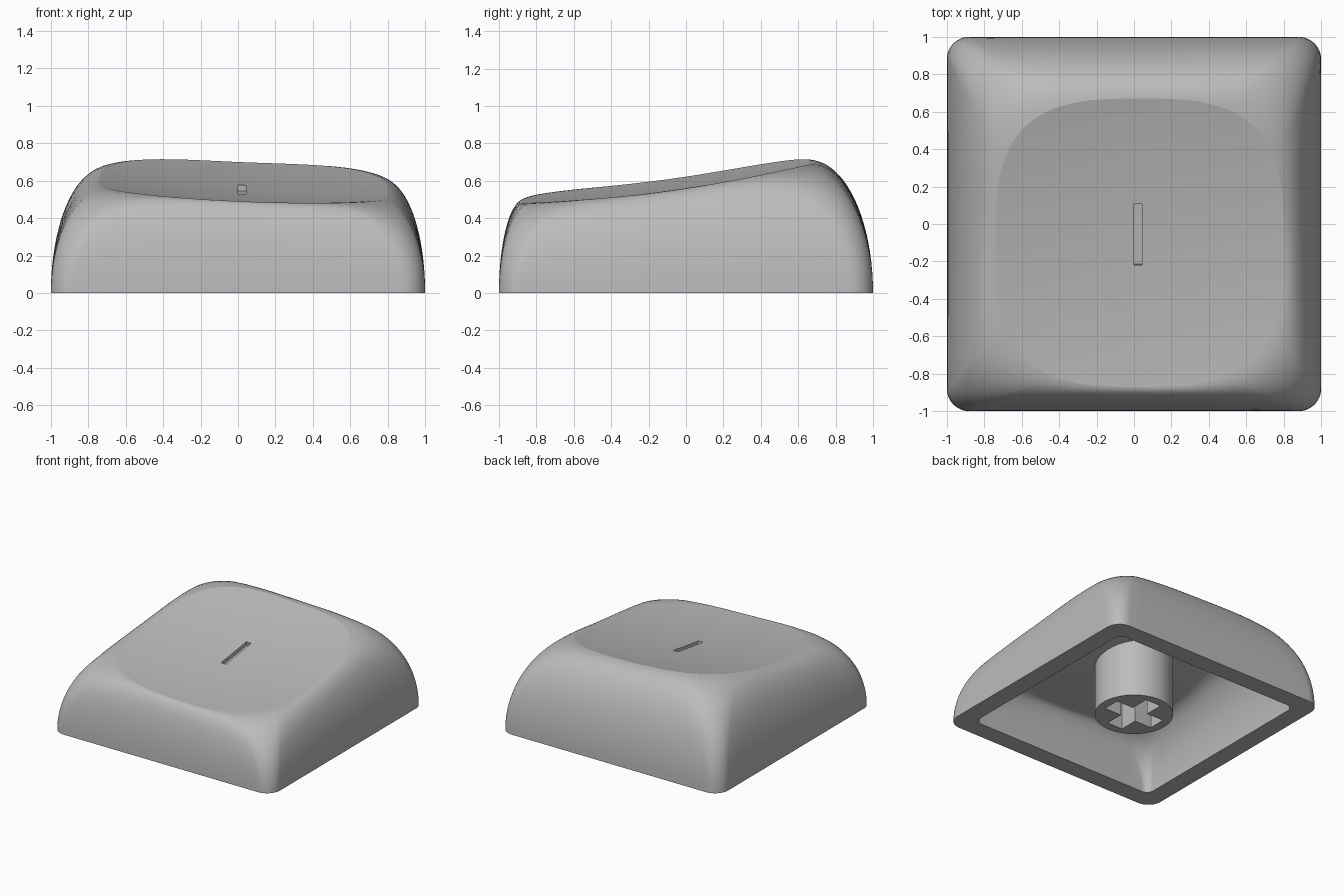
import bpy
import bmesh
from math import sin, cos, pi, radians, atan
from mathutils import Vector

cube = bpy.data.objects.get("Cube")
if cube:
    bpy.data.objects.remove(cube, do_unlink=True)

grey = bpy.data.materials.new("neutral grey plastic")
grey.use_nodes = True
GREY = (0.5, 0.5, 0.5, 1)
grey.diffuse_color = GREY
grey.node_tree.nodes["Principled BSDF"].inputs["Base Color"].default_value = GREY

EDGE, ARC, WALL, RINGS = 14, 12, 20, 12
FLAT = 31          # half angle of the dish outline that belongs to each wall


def dish(x, y):
    """Height of the scooped, back-raised top."""
    return 0.56 + 0.153 * y + 0.084 * y * y - 0.044 * x + 0.054 * x * x


def outline(half, radius):
    """Pairs of base point on a rounded square and matching dish angle."""
    pairs = []
    c = half - radius
    for side in range(4):
        turn = side * pi / 2
        local = []
        for i in range(EDGE):
            s = 2 * i / EDGE - 1
            local.append((half, s * c, radians(s * FLAT)))
        for i in range(ARC):
            f = i / ARC
            a = f * pi / 2
            local.append((c + radius * cos(a), c + radius * sin(a),
                          radians(FLAT + f * (90 - 2 * FLAT))))
        for x, y, a in local:
            pairs.append((Vector((x * cos(turn) - y * sin(turn),
                                  x * sin(turn) + y * cos(turn))), a + turn))
    return pairs


def rim_point(angle, size):
    """Point on the squircle outline of the dish."""
    c, s = cos(angle), sin(angle)
    r = size / (abs(c) ** 3.1 + abs(s) ** 3.1) ** (1 / 3.1)
    return Vector((0.03 + r * c, -0.1 + r * s))


def skin(bm, half, radius, size, drop):
    """Curved walls and dished top; returns base and rim loops."""
    pairs = outline(half, radius)
    loops = []
    for k in range(WALL + 1):
        t = k / WALL * pi / 2
        loop = []
        for base, angle in pairs:
            top = rim_point(angle, size)
            p = top + (base - top) * cos(t)
            loop.append(bm.verts.new((p.x, p.y, (dish(*top) - drop) * sin(t))))
        loops.append(loop)
    centre = Vector((0.03, -0.1))
    for k in range(1, RINGS):
        loop = []
        for _, angle in pairs:
            p = centre.lerp(rim_point(angle, size), 1 - k / RINGS)
            loop.append(bm.verts.new((p.x, p.y, dish(*p) - drop)))
        loops.append(loop)
    for a, b in zip(loops, loops[1:]):
        bridge(bm, a, b)
    tip = bm.verts.new((centre.x, centre.y, dish(*centre) - drop))
    last = loops[-1]
    for i, v in enumerate(last):
        bm.faces.new((v, last[(i + 1) % len(last)], tip))
    return loops[0], loops[WALL]


def bridge(bm, a, b):
    n = len(a)
    for i in range(n):
        j = (i + 1) % n
        bm.faces.new((a[i], a[j], b[j], b[i]))


def sharpen(bm, loop):
    for i, v in enumerate(loop):
        bm.edges.get((v, loop[(i + 1) % len(loop)])).smooth = False


def finish(name, bm):
    bmesh.ops.recalc_face_normals(bm, faces=bm.faces)
    mesh = bpy.data.meshes.new(name)
    bm.to_mesh(mesh)
    bm.free()
    mesh.materials.append(grey)
    obj = bpy.data.objects.new(name, mesh)
    bpy.context.collection.objects.link(obj)
    return obj


def box(name, size, location, tilt=0):
    bm = bmesh.new()
    bmesh.ops.create_cube(bm, size=1)
    bmesh.ops.scale(bm, vec=size, verts=bm.verts)
    obj = finish(name, bm)
    obj.location = location
    obj.rotation_euler.x = tilt
    return obj


def carve(obj, cutters):
    """Cut the shapes out of obj, then remove them."""
    bpy.ops.object.select_all(action='DESELECT')
    bpy.context.view_layer.objects.active = obj
    obj.select_set(True)
    for cutter in cutters:
        cutter.hide_render = True
        mod = obj.modifiers.new("cut", 'BOOLEAN')
        mod.operation = 'DIFFERENCE'
        mod.solver = 'EXACT'
        mod.object = cutter
        bpy.ops.object.modifier_apply(modifier=mod.name)
        bpy.data.objects.remove(cutter, do_unlink=True)
    bpy.ops.object.shade_smooth_by_angle(angle=radians(30), keep_sharp_edges=True)


# Hollow cap: outer skin, inner skin and the flat ring joining them below
bm = bmesh.new()
outer_base, outer_rim = skin(bm, 1.0, 0.12, 0.77, 0)
inner_base, inner_rim = skin(bm, 0.85, 0.06, 0.64, 0.12)
bridge(bm, outer_base, inner_base)
for loop in (outer_base, outer_rim, inner_base, inner_rim):
    sharpen(bm, loop)
cap = finish("cap_shell", bm)

# Narrow slot sunk into the dish
slot = box("slot_cutter", (0.044, 0.33, 0.12), (0.022, -0.06, dish(0.022, -0.06) + 0.03), atan(0.145))
carve(cap, [slot])

# Round stem with a cross-shaped socket
bm = bmesh.new()
bmesh.ops.create_cone(bm, cap_ends=True, segments=64, radius1=0.295, radius2=0.295, depth=0.48)
bmesh.ops.translate(bm, vec=(0, 0, 0.24), verts=bm.verts)
stem = finish("stem", bm)
carve(stem, [box("socket_cutter_x", (0.45, 0.14, 0.8), (0, 0, 0)),
             box("socket_cutter_y", (0.14, 0.45, 0.8), (0, 0, 0))])
